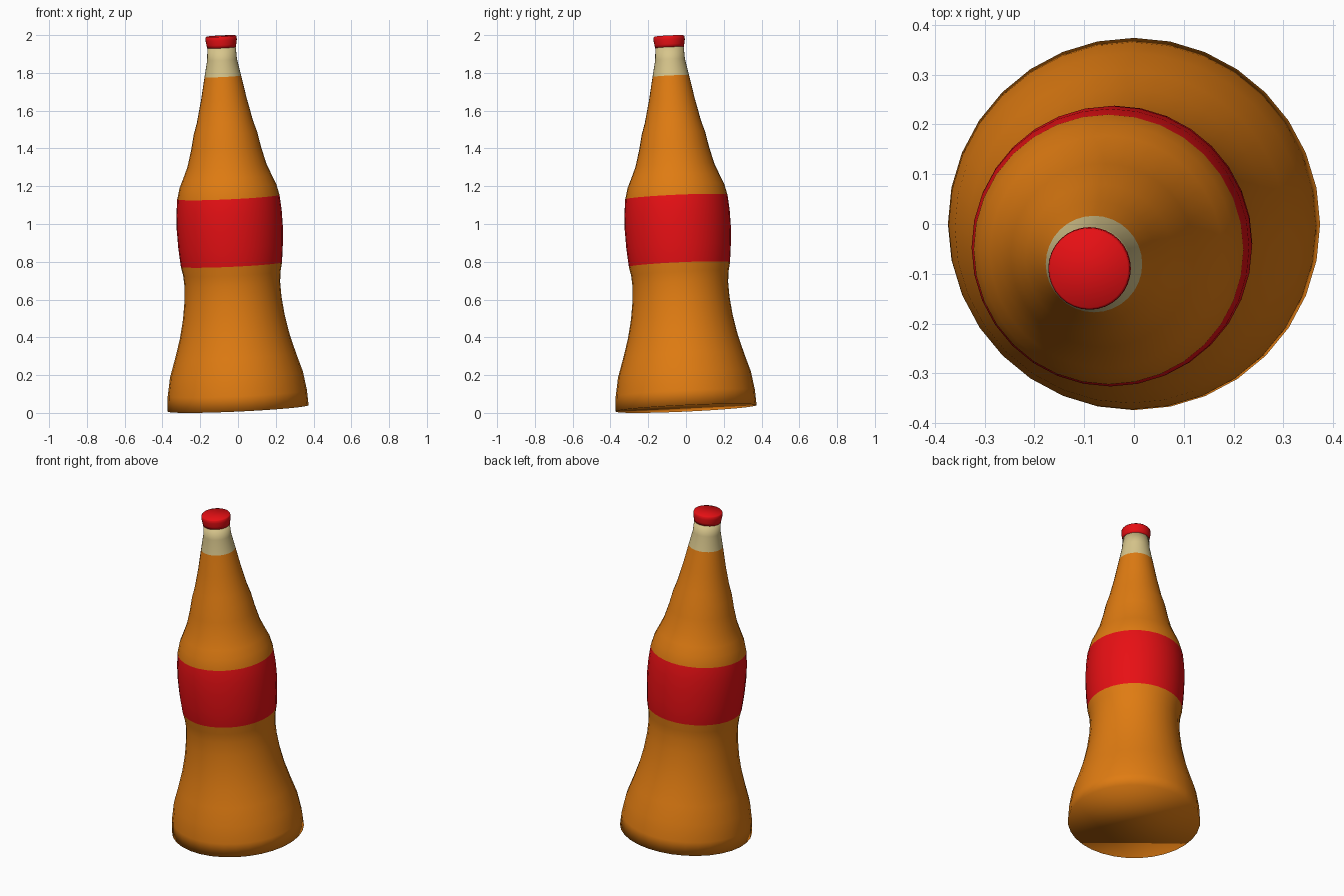
import bpy, bmesh, math
from mathutils import Vector

if "Cube" in bpy.data.objects:
    bpy.data.objects.remove(bpy.data.objects["Cube"])

SEG = 32
AXIS = Vector((-0.0457, -0.0457, 1.0)).normalized()   # the bottle leans slightly
TILT = Vector((0, 0, 1)).rotation_difference(AXIS)
BASE = Vector((0.0, 0.0, 0.024))


def material(name, rgb):
    m = bpy.data.materials.new(name)
    m.diffuse_color = (*rgb, 1.0)
    m.use_nodes = True
    m.node_tree.nodes["Principled BSDF"].inputs["Base Color"].default_value = m.diffuse_color
    return m


amber = material("amber", (0.74, 0.20, 0.006))
red = material("red", (0.80, 0.005, 0.007))
cream = material("cream", (0.68, 0.56, 0.26))


def lathe(name, profile, mats, rule):
    """Revolve (height, radius) points round the leaning axis, colouring by height."""
    bm = bmesh.new()
    rings = []
    for h, r in profile:
        rings.append([bm.verts.new((r * math.cos(2 * math.pi * i / SEG),
                                    r * math.sin(2 * math.pi * i / SEG), h))
                      for i in range(SEG)])
    for a, b in zip(rings, rings[1:]):
        for i in range(SEG):
            j = (i + 1) % SEG
            bm.faces.new((a[i], a[j], b[j], b[i]))
    bm.faces.new(rings[0][::-1])
    bm.faces.new(rings[-1])
    for f in bm.faces:
        f.smooth = True
        f.material_index = rule(f.calc_center_median().z)
    me = bpy.data.meshes.new(name)
    bm.to_mesh(me)
    bm.free()
    for m in mats:
        me.materials.append(m)
    ob = bpy.data.objects.new(name, me)
    ob.rotation_mode = 'QUATERNION'
    ob.rotation_quaternion = TILT
    ob.location = BASE
    bpy.context.collection.objects.link(ob)
    return ob


# bottle body: amber drink, red label band, cream neck
LABEL_LOW, LABEL_HIGH, NECK = 0.763, 1.121, 1.762
body = [(0, .374), (.08, .369), (.18, .352), (.28, .320), (.38, .291), (.48, .270),
        (.58, .257), (.66, .2535), (.715, .258), (LABEL_LOW, .268), (.86, .277),
        (.96, .281), (1.04, .279), (LABEL_HIGH, .271), (1.18, .256), (1.23, .234),
        (1.29, .209), (1.38, .185), (1.46, .168), (1.52, .149), (1.64, .121),
        (NECK, .097), (1.85, .079), (1.916, .075)]
lathe("bottle_body", body, (amber, red, cream),
      lambda h: 1 if LABEL_LOW < h < LABEL_HIGH else 2 if h > NECK else 0)

# bottle cap, flaring a little towards the top
cap = [(1.914, .076), (1.93, .079), (1.955, .083), (1.97, .082), (1.975, .078)]
lathe("bottle_cap", cap, (red,), lambda h: 0)
